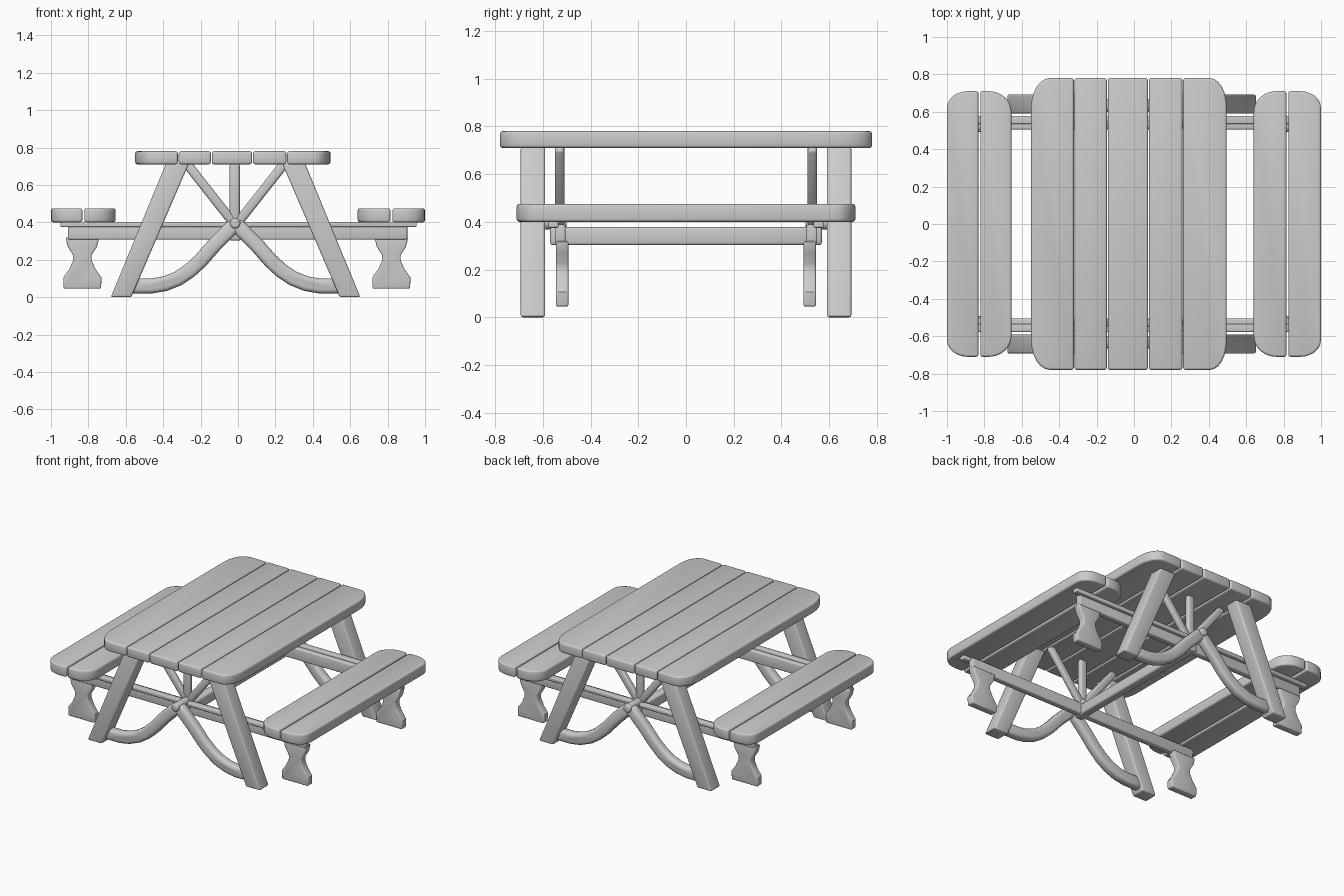
import bpy, bmesh, math
from mathutils import Vector

if "Cube" in bpy.data.objects:
    bpy.data.objects.remove(bpy.data.objects["Cube"])

CX = -0.013  # centre line of the supports


def prism(name, outline, lo, hi, axis='z', bevel=0.012, segs=3):
    """Extrude a 2D outline along an axis and round its hard edges."""
    def place(p, h):
        return (p[0], p[1], h) if axis == 'z' else (p[0], h, p[1])
    bm = bmesh.new()
    bottom = [bm.verts.new(place(p, lo)) for p in outline]
    top = [bm.verts.new(place(p, hi)) for p in outline]
    n = len(outline)
    bm.faces.new(bottom)
    bm.faces.new(top)
    for i in range(n):
        j = (i + 1) % n
        bm.faces.new((bottom[i], bottom[j], top[j], top[i]))
    bmesh.ops.recalc_face_normals(bm, faces=bm.faces)
    hard = [e for e in bm.edges if e.calc_face_angle(0) > math.radians(40)]
    bmesh.ops.bevel(bm, geom=hard, offset=bevel, segments=segs, profile=0.5,
                    affect='EDGES', clamp_overlap=True)
    mesh = bpy.data.meshes.new(name)
    bm.to_mesh(mesh)
    bm.free()
    ob = bpy.data.objects.new(name, mesh)
    bpy.context.collection.objects.link(ob)
    return ob


def plank(name, x0, x1, half, z0, z1, left=None, right=None):
    """Board along y; left/right give (rx, ry) of the rounded corners."""
    pts = []
    for sx, sy, a0 in ((1, 1, 0), (-1, 1, 90), (-1, -1, 180), (1, -1, 270)):
        x = x1 if sx > 0 else x0
        r = right if sx > 0 else left
        if not r:
            pts.append((x, sy * half))
            continue
        for k in range(7):
            a = math.radians(a0 + 15 * k)
            pts.append((x - sx * r[0] + r[0] * math.cos(a),
                        sy * (half - r[1]) + r[1] * math.sin(a)))
    return prism(name, pts, z0, z1)


def strip(path, width):
    """Outline of a band of given width around a 2D path."""
    p = [Vector(v) for v in path]
    a, b = [], []
    for i, v in enumerate(p):
        d = (p[min(i + 1, len(p) - 1)] - p[max(i - 1, 0)]).normalized()
        n = Vector((-d.y, d.x)) * width / 2
        a.append(v + n)
        b.append(v - n)
    return [tuple(v) for v in a + b[::-1]]


def box(x0, x1, z0, z1):
    return [(x0, z0), (x1, z0), (x1, z1), (x0, z1)]


def flip(pts, m):
    return [(CX + m * (x - CX), z) for x, z in pts]


# Table top
plank("table_plank_1", -0.55, -0.322, 0.78, 0.71, 0.78, left=(0.1, 0.16))
plank("table_plank_2", -0.317, -0.145, 0.78, 0.71, 0.78)
plank("table_plank_3", -0.14, 0.075, 0.78, 0.71, 0.78)
plank("table_plank_4", 0.08, 0.258, 0.78, 0.71, 0.78)
plank("table_plank_5", 0.263, 0.495, 0.78, 0.71, 0.78, right=(0.09, 0.15))

# Bench seats
plank("left_seat_outer", -1.0, -0.832, 0.71, 0.40, 0.475, left=(0.11, 0.09))
plank("left_seat_inner", -0.822, -0.655, 0.71, 0.40, 0.475, right=(0.12, 0.11))
plank("right_seat_inner", 0.64, 0.815, 0.71, 0.40, 0.475, left=(0.12, 0.11))
plank("right_seat_outer", 0.825, 1.0, 0.71, 0.40, 0.475, right=(0.11, 0.09))

leg = [(-0.68, 0), (-0.57, 0), (-0.262, 0.715), (-0.385, 0.715)]
brace = [(-0.015, 0.39), (-0.07, 0.335), (-0.13, 0.275), (-0.2, 0.195), (-0.26, 0.14),
         (-0.32, 0.1), (-0.39, 0.072), (-0.46, 0.06), (-0.585, 0.06)]
half_foot = [(0.1, 0.045), (0.102, 0.105), (0.07, 0.15), (0.05, 0.195),
             (0.05, 0.225), (0.078, 0.27), (0.09, 0.32)]

for s, end in ((-1, "front"), (1, "back")):
    def span(a, b):
        return sorted((s * a, s * b))

    # Beams carrying the seats
    prism(end + "_seat_beam", box(-0.91, 0.905, 0.308, 0.388), *span(0.505, 0.55), 'y', 0.008)
    prism(end + "_seat_rail", box(-0.95, 0.955, 0.375, 0.402), *span(0.535, 0.577), 'y', 0.006)

    for m, side in ((1, "left"), (-1, "right")):
        prism(f"{end}_{side}_leg", flip(leg, m), *span(0.59, 0.693), 'y', 0.01)
        prism(f"{end}_{side}_curved_brace", flip(strip(brace, 0.08), m),
              *span(0.6, 0.665), 'y', 0.022)
        prism(f"{end}_{side}_upper_brace",
              flip(strip([(-0.015, 0.385), (-0.275, 0.715)], 0.05), m),
              *span(0.51, 0.55), 'y', 0.014)
        # Seat foot
        c = -0.826 * m - 0.006
        foot = [(c + x, z) for x, z in half_foot] + [(c - x, z) for x, z in half_foot[::-1]]
        prism(f"{end}_{side}_seat_foot", foot, *span(0.493, 0.545), 'y', 0.008)

    # Upright and hub where the braces meet
    prism(end + "_upright", box(-0.045, 0.01, 0.385, 0.715), *span(0.512, 0.548), 'y', 0.014)
    ring = [(CX - 0.002 + 0.028 * math.cos(math.tau * k / 16),
             0.395 + 0.028 * math.sin(math.tau * k / 16)) for k in range(16)]
    prism(end + "_hub", ring, *span(0.5, 0.68), 'y', 0.012)

# Centre stretcher between the two ends
prism("centre_stretcher", box(-0.045, 0.015, 0.302, 0.378), -0.57, 0.57, 'y', 0.012)

# Smooth shading with crisp edges
for ob in bpy.context.collection.objects:
    ob.select_set(True)
    bpy.context.view_layer.objects.active = ob
bpy.ops.object.shade_smooth_by_angle(angle=math.radians(35))
